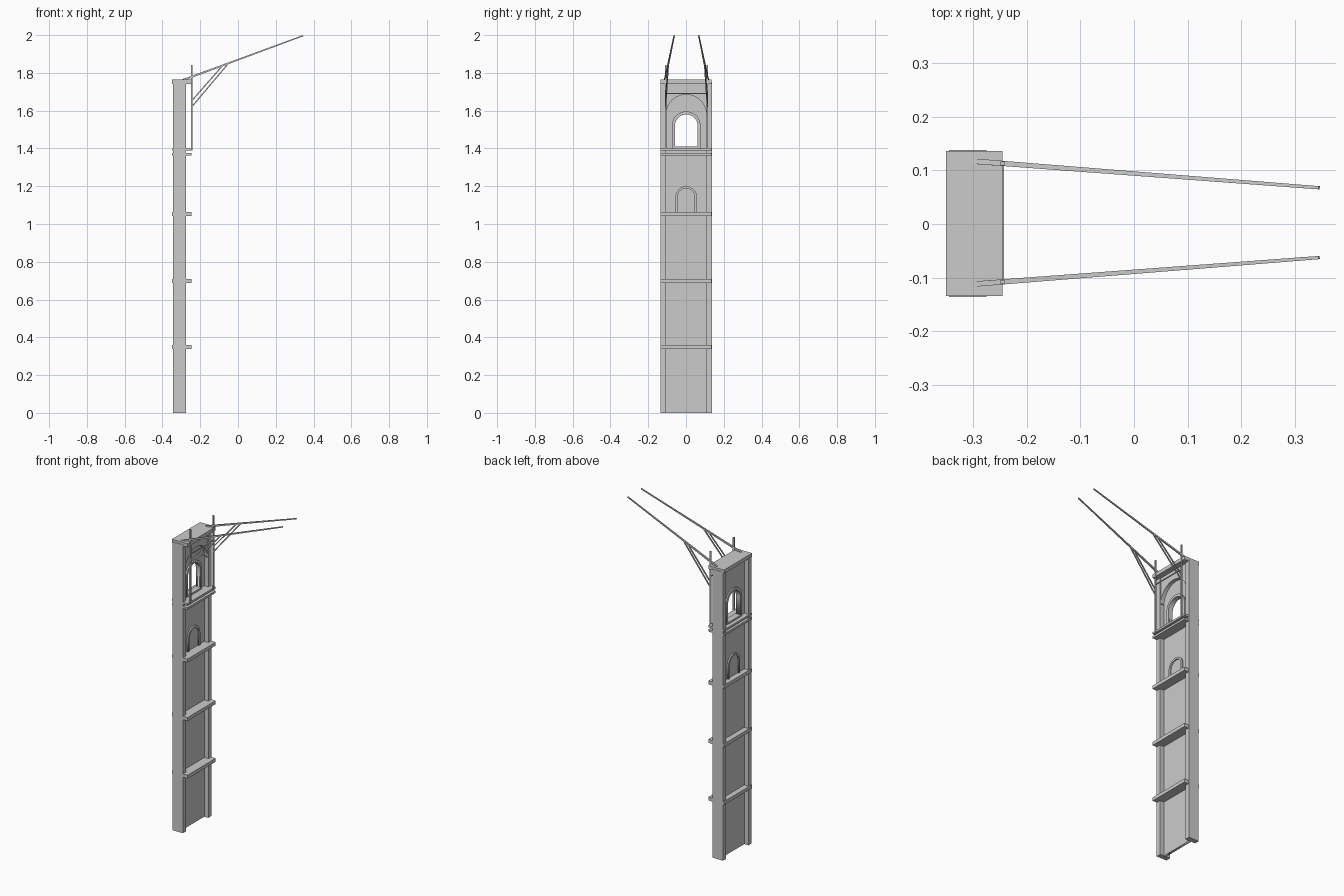
import bpy, math
from mathutils import Vector, Matrix

if "Cube" in bpy.data.objects:
    bpy.data.objects.remove(bpy.data.objects["Cube"])

CY = 0.001          # tower centre line
AX = 0.0025         # bracket centre line


def box(name, x0, x1, y0, y1, z0, z1):
    bpy.ops.mesh.primitive_cube_add(size=1)
    o = bpy.context.object
    o.name = name
    o.data.transform(Matrix.Translation(((x0 + x1) / 2, (y0 + y1) / 2, (z0 + z1) / 2))
                     @ Matrix.Diagonal((x1 - x0, y1 - y0, z1 - z0, 1)))
    return o


def arch(half, spring, base=None, n=16):
    """Open (y, z) path: right foot, round head, left foot."""
    pts = [(half * math.cos(math.pi * i / n), spring + half * math.sin(math.pi * i / n))
           for i in range(n + 1)]
    if base is not None:
        pts = [(half, base)] + pts + [(-half, base)]
    return pts


def plate(name, loops, x0, x1):
    """Flat (y, z) outlines, holes allowed, extruded along x."""
    cu = bpy.data.curves.new(name, 'CURVE')
    cu.dimensions = '2D'
    cu.fill_mode = 'BOTH'
    cu.extrude = (x1 - x0) / 2
    for pts in loops:
        s = cu.splines.new('POLY')
        s.points.add(len(pts) - 1)
        for p, (y, z) in zip(s.points, pts):
            p.co = (y, z, 0, 1)
        s.use_cyclic_u = True
    tmp = bpy.data.objects.new(name + "_curve", cu)
    bpy.context.collection.objects.link(tmp)
    dg = bpy.context.evaluated_depsgraph_get()
    me = bpy.data.meshes.new_from_object(tmp.evaluated_get(dg))
    bpy.data.objects.remove(tmp)
    # local x -> y, local y -> z, local z -> x
    me.transform(Matrix(((0, 0, 1, (x0 + x1) / 2), (1, 0, 0, CY), (0, 1, 0, 0), (0, 0, 0, 1))))
    o = bpy.data.objects.new(name, me)
    bpy.context.collection.objects.link(o)
    return o


def bar(name, a, b, t0, t1):
    """Square bar from a to b, tapering from t0 to t1."""
    a, b = Vector(a), Vector(b)
    d = b - a
    bpy.ops.mesh.primitive_cone_add(vertices=4, radius1=t0 * 0.707, radius2=t1 * 0.707,
                                    depth=d.length)
    o = bpy.context.object
    o.name = name
    o.data.transform(Matrix.Rotation(math.pi / 4, 4, 'Z'))
    o.data.transform(Matrix.Translation((a + b) / 2) @ d.to_track_quat('Z', 'Y').to_matrix().to_4x4())
    return o


# Corner pilasters
for side, s in (("left", -1), ("right", 1)):
    ys = sorted((CY + s * 0.107, CY + s * 0.137))
    box(side + "_pilaster", -0.345, -0.275, ys[0], ys[1], 0, 1.75)

# Recessed wall with the open window
rect = [(-0.108, 0), (0.108, 0), (0.108, 1.75), (-0.108, 1.75)]
plate("wall", [rect, arch(0.06, 1.52, 1.41)], -0.317, -0.302)

# Spandrel plate with the large arch
plate("spandrel", [[(-0.107, 1.75), (0.107, 1.75)] + arch(0.107, 1.578, n=24)], -0.31, -0.28)

# Window surround, sill and blind arch on the storey below
plate("window_surround", [arch(0.076, 1.52, 1.40) + arch(0.06, 1.52, 1.40)[::-1]], -0.325, -0.294)
box("window_sill", -0.327, -0.290, CY - 0.06, CY + 0.06, 1.398, 1.411)
plate("blind_arch", [arch(0.057, 1.143, 1.06) + arch(0.045, 1.143, 1.06)[::-1]], -0.325, -0.294)

# Floor ledges and top slab
for i, (z0, z1) in enumerate([(0.338, 0.359), (0.688, 0.709), (1.043, 1.064),
                              (1.363, 1.376), (1.389, 1.401), (1.742, 1.764)]):
    box("top_slab" if i == 5 else "floor_ledge", -0.35, -0.245, CY - 0.135, CY + 0.135, z0, z1)

# Posts, sloping arms and double braces
for side, s in (("left", -1), ("right", 1)):
    def pt(x, z, s=s):
        y = 0.115 - (x + 0.305) * 0.05 / 0.65
        return (x, AX + s * y, z)
    bar(side + "_post", pt(-0.245, 1.39), pt(-0.245, 1.842), 0.008, 0.008)
    bar(side + "_arm", pt(-0.305, 1.757), pt(0.345, 1.997), 0.010, 0.006)
    bar(side + "_upper_brace", pt(-0.245, 1.652), pt(-0.08, 1.84), 0.006, 0.006)
    bar(side + "_lower_brace", pt(-0.245, 1.62), pt(-0.05, 1.851), 0.006, 0.006)

# Thin tie between the posts
bar("post_tie", (-0.245, AX - 0.11, 1.69), (-0.245, AX + 0.11, 1.69), 0.005, 0.005)
